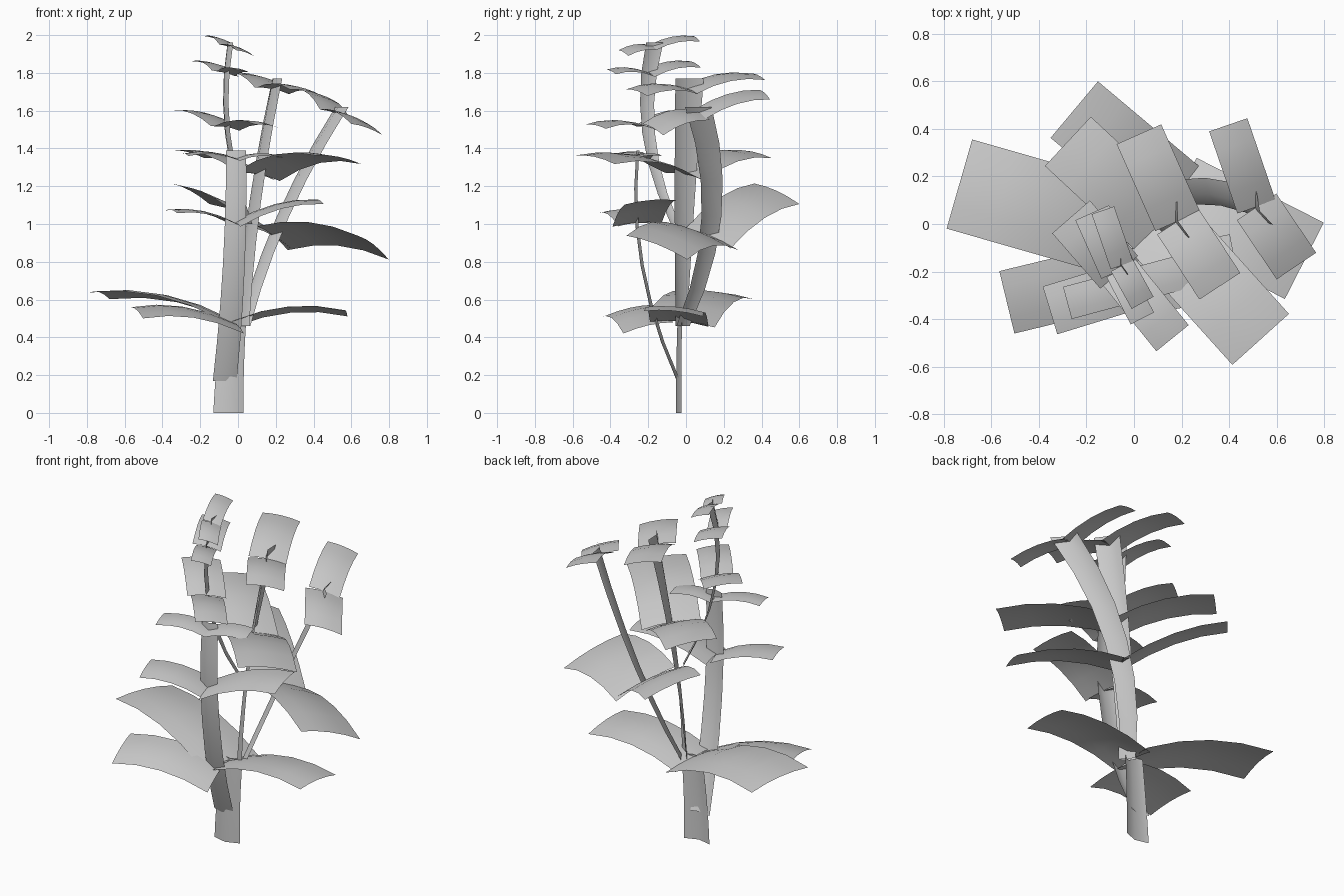
import bpy, bmesh, math
from mathutils import Vector

cube = bpy.data.objects.get("Cube")
if cube:
    bpy.data.objects.remove(cube, do_unlink=True)

# Single flat colour
grey = bpy.data.materials.new("plain_grey")
grey.use_nodes = True
COLOUR = (0.6, 0.6, 0.6, 1.0)
grey.diffuse_color = COLOUR
grey.node_tree.nodes["Principled BSDF"].inputs["Base Color"].default_value = COLOUR


def sheet(name, rows):
    """Smooth single-layer surface through rows of points."""
    bm = bmesh.new()
    grid = [[bm.verts.new(p) for p in row] for row in rows]
    for a, b in zip(grid, grid[1:]):
        for i in range(len(a) - 1):
            bm.faces.new((a[i], a[i + 1], b[i + 1], b[i])).smooth = True
    mesh = bpy.data.meshes.new(name)
    bm.to_mesh(mesh)
    bm.free()
    mesh.materials.append(grey)
    bpy.context.collection.objects.link(bpy.data.objects.new(name, mesh))


def stem(name, start, middle, end, half_start, half_end, steps=6):
    """Creased ribbon bowed through a middle (x, y); returns its point at a height."""
    start, end = Vector(start), Vector(end)
    middle = Vector((*middle, (start.z + end.z) / 2))

    def at(z):
        t = (z - start.z) / (end.z - start.z)
        return (start * (2 * (t - 0.5) * (t - 1)) + middle * (4 * t * (1 - t))
                + end * (2 * t * (t - 0.5)))

    rows = []
    for i in range(steps + 1):
        t = i / steps
        centre = at(start.z + (end.z - start.z) * t)
        half = Vector((*half_start, 0)).lerp(Vector((*half_end, 0)), t)
        crease = Vector((half.y, -half.x, 0)) * 0.15
        rows.append([centre - half - crease, centre + crease, centre + half - crease])
    sheet(name, rows)
    return at


def leaf(name, base, azimuth, length, width, rise, tilt):
    """Rectangular leaf, arched lengthwise, crowned across, tilted about its axis."""
    a = math.radians(azimuth)
    reach = Vector((math.cos(a) * length, math.sin(a) * length, rise))
    side = Vector((math.sin(a), -math.cos(a), -tilt)) * width / 2
    rows = []
    for i in range(5):
        t = i / 4
        middle = base + reach * t
        middle.z += 4 * t * (1 - t) * 0.08 * length
        rows.append([middle + side * s + Vector((0, 0, 0.05 * width * (1 - s * s)))
                     for s in (-1, -0.5, 0, 0.5, 1)])
    sheet(name, rows)


def pair(name, base, right, left, tilt):
    """Two roughly opposite leaves sharing one tilted plane.
    Each side is azimuth, length, width, rise."""
    leaf(name + "_right", base, *right, tilt)
    leaf(name + "_left", base, *left, -tilt)


# Stems
trunk = stem("trunk", (-0.05, -0.04, 0), (-0.04, -0.04), (-0.02, -0.035, 0.5),
             (0.08, 0.005), (0.065, 0.005))
front = stem("front_stem", (-0.07, -0.04, 0.17), (-0.022, -0.232), (-0.01, -0.255, 1.39),
             (0.063, 0), (0.053, 0))
middle = stem("middle_stem", (0.02, -0.03, 0.46), (0.083, -0.012), (0.197, 0.015, 1.77),
              (0.035, -0.03), (0.026, -0.075))
side = stem("side_stem", (0.03, -0.02, 0.46), (0.23, 0.13), (0.54, 0.06, 1.62),
            (0.03, -0.035), (0.035, -0.07))
back = stem("back_stem", (0.06, -0.06, 1.0), (-0.06, -0.2), (-0.047, -0.168, 1.96),
            (0.013, -0.022), (0.015, -0.045))

# Leaves on the trunk
pair("trunk_leaf", trunk(0.47), (164, 0.74, 0.39, 0.15), (-3, 0.595, 0.31, 0.055), 0.09)

# Leaves on the front stem
leaf("front_low_leaf", Vector((0, -0.2, 0.45)), 193.6, 0.55, 0.27, 0.08, -0.22)
pair("front_mid_leaf", front(0.995), (197, 0.355, 0.21, 0.07), (11, 0.45, 0.265, 0.12), -0.07)
pair("front_top_leaf", front(1.34), (195, 0.28, 0.14, 0.025), (15, 0.235, 0.145, 0.015), -0.07)

# Leaves on the side stem
pair("side_low_leaf", side(0.925), (140, 0.565, 0.31, 0.235), (-27, 0.6, 0.36, -0.05), 0.35)
pair("side_top_leaf", side(1.58), (109, 0.365, 0.17, 0.105), (-56, 0.3, 0.2, -0.08), 0.3)

# Leaves on the middle stem
pair("middle_leaf", middle(1.25), (137, 0.52, 0.283, 0.12), (-48, 0.643, 0.32, 0.09), 0.14)
pair("middle_top_leaf", middle(1.705), (114, 0.4, 0.205, 0.075), (-57, 0.326, 0.205, -0.01), 0.17)

# Leaves on the back stem
pair("back_low_leaf", back(1.505), (131, 0.308, 0.21, 0.085), (-51, 0.357, 0.175, 0.01), 0.12)
pair("back_mid_leaf", back(1.795), (114, 0.269, 0.155, 0.05), (-63, 0.223, 0.11, 0.01), 0.22)
pair("back_top_leaf", back(1.935), (109, 0.245, 0.1, 0.045), (-61, 0.18, 0.105, -0.03), 0.29)
